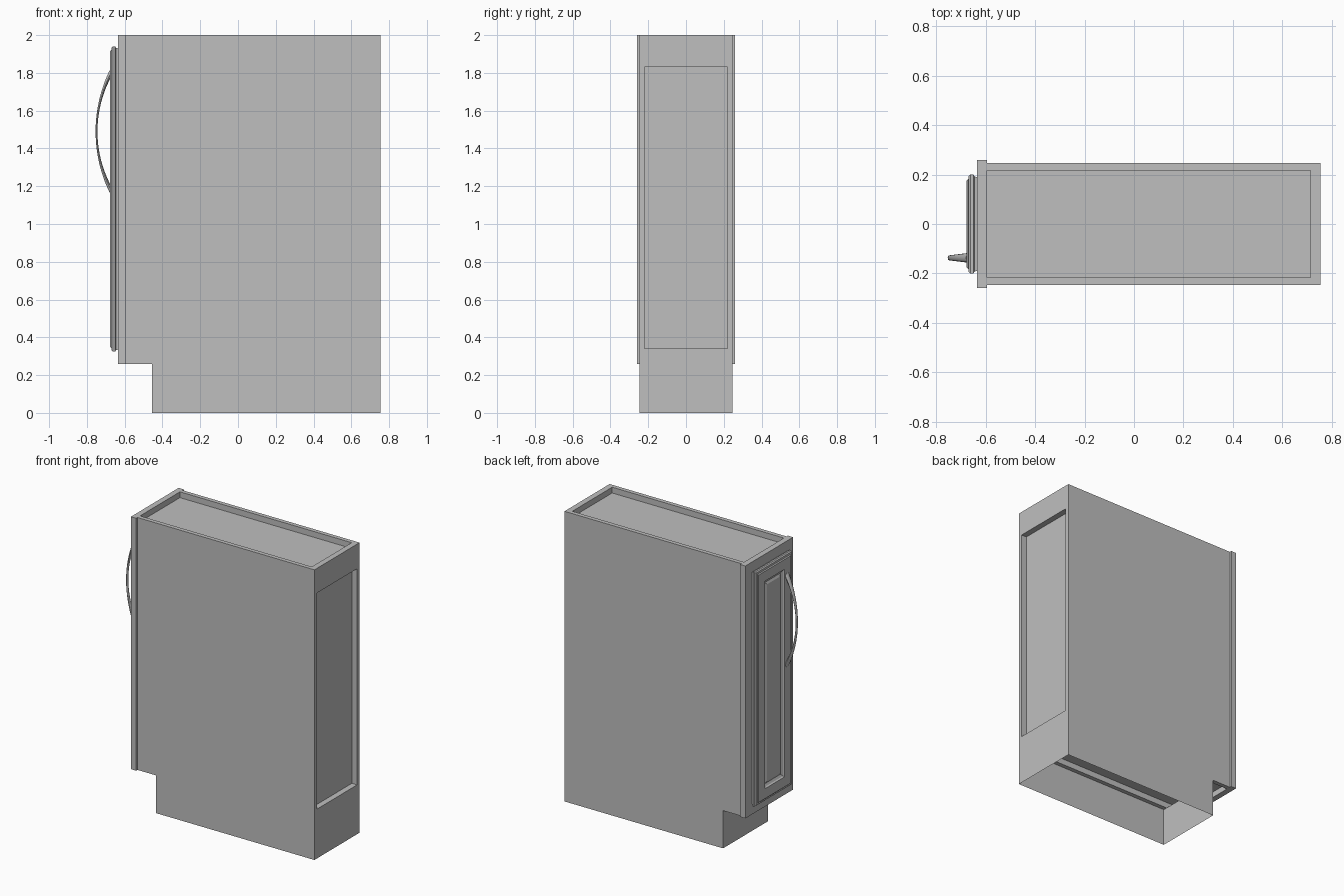
import bpy, bmesh, math
from mathutils import Vector

cube = bpy.data.objects.get("Cube")
if cube:
    bpy.data.objects.remove(cube, do_unlink=True)

# One plain grey for everything
grey = bpy.data.materials.new("plain grey")
grey.use_nodes = True
colour = (0.52, 0.52, 0.52, 1)
grey.diffuse_color = colour
grey.node_tree.nodes["Principled BSDF"].inputs["Base Color"].default_value = colour


def finish(bm, name):
    bmesh.ops.remove_doubles(bm, verts=bm.verts[:], dist=1e-5)
    mesh = bpy.data.meshes.new(name)
    bm.to_mesh(mesh)
    bm.free()
    mesh.materials.append(grey)
    obj = bpy.data.objects.new(name, mesh)
    bpy.context.collection.objects.link(obj)
    return obj


def add_face(bm, points):
    face = bm.faces.new([bm.verts.new(p) for p in points])
    if face.calc_area() < 1e-7:
        bmesh.ops.delete(bm, geom=[face], context='FACES')


def rect(axis, sign, d, u0, u1, v0, v1):
    """Rectangle on the plane axis = d, counter-clockwise seen from outside."""
    pts = [(u0, v0), (u1, v0), (u1, v1), (u0, v1)]
    if sign < 0:
        pts.reverse()
    return [(u, v, d) if axis == 'z' else (d, u, v) for u, v in pts]


def loft(bm, rings):
    """Join successive rings with quads and cap the last one."""
    for a, b in zip(rings, rings[1:]):
        n = len(a)
        for i in range(n):
            j = (i + 1) % n
            add_face(bm, [a[i], a[j], b[j], b[i]])
    add_face(bm, rings[-1])


# Carcass dimensions
FRONT, BACK, SIDE = -0.595, 0.755, 0.246
TOE_X, TOE_Z, TOP = -0.455, 0.26, 2.0
PANEL, IN_BACK, IN_SIDE = 0.04, 0.715, 0.217

# Carcass: notched sides, toe kick, recessed top, underside and back
bm = bmesh.new()
outline = [(FRONT, TOE_Z), (TOE_X, TOE_Z), (TOE_X, 0),
           (BACK, 0), (BACK, TOP), (FRONT, TOP)]
add_face(bm, [(x, -SIDE, z) for x, z in outline])
add_face(bm, [(x, SIDE, z) for x, z in reversed(outline)])
add_face(bm, rect('x', -1, TOE_X, -SIDE, SIDE, 0, TOE_Z))
for sign, z in ((1, TOP), (-1, TOE_Z)):
    inner = (FRONT, IN_BACK, -IN_SIDE, IN_SIDE)
    loft(bm, [rect('z', sign, z, FRONT, BACK, -SIDE, SIDE),
              rect('z', sign, z, *inner),
              rect('z', sign, z - sign * PANEL, *inner)])
opening = (-0.22, 0.22, 0.34, 1.83)
loft(bm, [rect('x', 1, BACK, -SIDE, SIDE, 0, TOP),
          rect('x', 1, BACK, *opening),
          rect('x', 1, IN_BACK, *opening)])
finish(bm, "cabinet_carcass")

# Face frame across the door end
bm = bmesh.new()
size = (-0.26, 0.26, TOE_Z, TOP)
loft(bm, [rect('x', -1, FRONT, *size), rect('x', -1, FRONT - PANEL, *size)])
add_face(bm, rect('x', 1, FRONT, *size))
finish(bm, "face_frame")

# Door: (inset, x) steps of moulded edge, flat border, groove and raised panel
bm = bmesh.new()
profile = [(0.010, -0.635), (0.008, -0.645), (0.0, -0.650), (0.0, -0.662),
           (0.006, -0.669), (0.018, -0.671), (0.024, -0.677), (0.092, -0.677),
           (0.098, -0.668), (0.106, -0.664), (0.114, -0.660), (0.130, -0.668)]
loft(bm, [rect('x', -1, x, -0.2 + i, 0.2 - i, 0.325 + i, 1.94 - i)
          for i, x in profile])
finish(bm, "door")

# Handle: bowed bar, slim in the middle and flared at both ends
bm = bmesh.new()
STEPS, SIDES, Y, MID_Z, HALF = 32, 12, -0.137, 1.49, 0.318
rise = 0.080
radius = (HALF ** 2 + rise ** 2) / (2 * rise)
spread = math.asin(HALF / radius)
rings = []
for s in range(STEPS + 1):
    t = 2 * s / STEPS - 1
    a = t * spread
    out = Vector((-math.cos(a), 0, math.sin(a)))
    centre = Vector((-0.749 + radius, Y, MID_Z)) + out * radius
    wide, thick = 0.010 + 0.010 * t * t, 0.005 + 0.007 * t * t
    ring = []
    for k in range(SIDES):
        b = 2 * math.pi * k / SIDES
        ring.append(centre + out * thick * math.cos(b)
                    + Vector((0, wide * math.sin(b), 0)))
    rings.append(ring)
loft(bm, rings)
add_face(bm, rings[0][::-1])
bmesh.ops.recalc_face_normals(bm, faces=bm.faces[:])
handle = finish(bm, "door_handle")
bpy.context.view_layer.objects.active = handle
handle.select_set(True)
bpy.ops.object.shade_smooth_by_angle(angle=math.radians(40))
